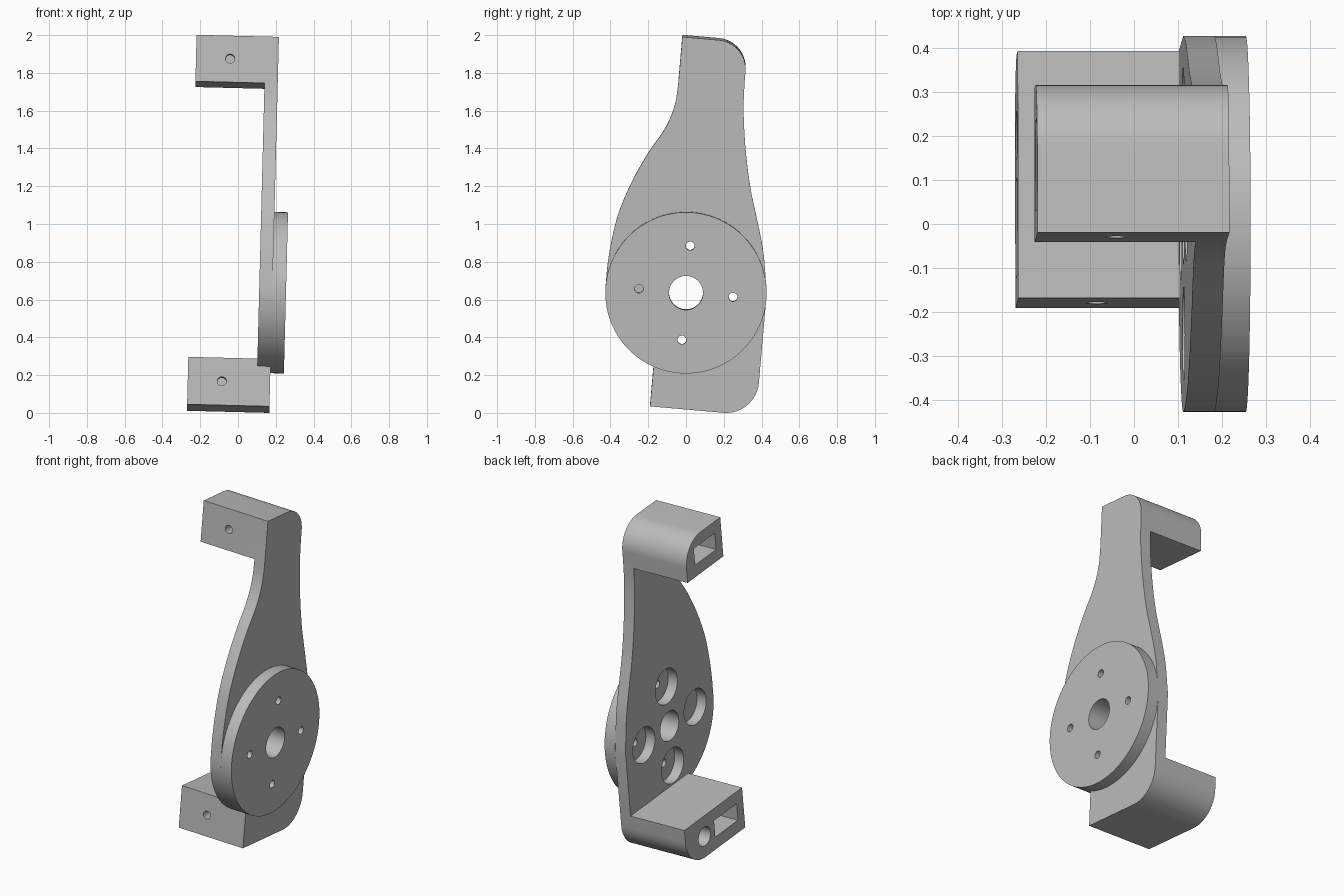
import bpy
import bmesh
import math
from mathutils import Matrix, Vector

cube = bpy.data.objects.get("Cube")
if cube:
    bpy.data.objects.remove(cube, do_unlink=True)

grey = bpy.data.materials.new("plain grey")
grey.use_nodes = True
GREY = (0.5, 0.5, 0.5, 1)
grey.diffuse_color = GREY
grey.node_tree.nodes["Principled BSDF"].inputs["Base Color"].default_value = GREY

# Layers across the part (x): block ends, plate inside, plate outside, disc face
END, INNER, OUTER, FACE = -0.254, 0.112, 0.182, 0.254
FRONT, R = -0.137, 0.427            # front edge of the blocks, disc radius
TOP, TOP_LOW, LOW_TOP, LOW = 1.347, 1.10, -0.365, -0.617


def prism(name, pts, x0, x1):
    """Extrude a (y, z) outline along x."""
    bm = bmesh.new()
    face = bm.faces.new([bm.verts.new((x0, y, z)) for y, z in pts])
    ext = bmesh.ops.extrude_face_region(bm, geom=[face])["geom"]
    bmesh.ops.translate(bm, vec=(x1 - x0, 0, 0),
                        verts=[v for v in ext if isinstance(v, bmesh.types.BMVert)])
    bmesh.ops.recalc_face_normals(bm, faces=bm.faces)
    me = bpy.data.meshes.new(name)
    bm.to_mesh(me)
    bm.free()
    me.materials.append(grey)
    ob = bpy.data.objects.new(name, me)
    bpy.context.collection.objects.link(ob)
    return ob


def arc(cy, cz, r, a0, a1, n):
    return [(cy + r * math.cos(math.radians(a0 + (a1 - a0) * i / n)),
             cz + r * math.sin(math.radians(a0 + (a1 - a0) * i / n))) for i in range(n + 1)]


def circle(cy, cz, r, n=48):
    return arc(cy, cz, r, 0, 360, n)[:-1]


def rect(y0, y1, z0, z1):
    return [(y0, z0), (y1, z0), (y1, z1), (y0, z1)]


def spline(pts, n=6):
    """Smooth curve through the points."""
    p = [Vector(q) for q in pts]
    p = [2 * p[0] - p[1]] + p + [2 * p[-1] - p[-2]]
    out = []
    for a, b, c, d in zip(p, p[1:], p[2:], p[3:]):
        for i in range(n):
            t = i / n
            out.append(tuple(0.5 * (2 * b + (c - a) * t + (2 * a - 5 * b + 4 * c - d) * t * t
                                    + (3 * b - a - 3 * c + d) * t ** 3)))
    return out + [tuple(p[-2])]


def cut(ob, cutters):
    """Subtract each cutter and bake the result."""
    for c in cutters:
        c.hide_render = True
        m = ob.modifiers.new("cut", "BOOLEAN")
        m.operation, m.solver, m.object = "DIFFERENCE", "EXACT", c
        bpy.context.view_layer.update()
        me = bpy.data.meshes.new_from_object(
            ob.evaluated_get(bpy.context.evaluated_depsgraph_get()))
        ob.modifiers.clear()
        ob.data = me


# Arm outline: lower block, rear curve, rounded top, front curve, round hub
hub_z = -math.sqrt(R * R - FRONT * FRONT)
hub_end = 180 + math.degrees(math.atan2(-hub_z, -FRONT))
rear = spline([(0.426, 0.03), (0.39, 0.245), (0.34, 0.421), (0.29, 0.587),
               (0.248, 0.784), (0.22, 0.983), (0.212, 1.13)])
front = spline([(FRONT, TOP_LOW), (-0.143, 1.0), (-0.165, 0.909), (-0.202, 0.825),
                (-0.263, 0.72), (-0.331, 0.573), (-0.387, 0.408), (-0.412, 0.275),
                (-0.426, 0.123), (-R, 0)])
outline = ([(FRONT, LOW)] + arc(0.252, LOW + 0.174, 0.174, -90, 0, 16) + rear
           + arc(0.057, TOP - 0.155, 0.155, 0, 90, 16) + [(FRONT, TOP)] + front
           + arc(0, 0, R, 180, hub_end, 24)[1:])
arm = prism("bracket_arm", outline, END, OUTER)
disc = prism("mounting_disc", circle(0, 0, R, 96), OUTER, FACE)

# Clear the space between the two blocks, leaving the thin plate
gap = prism("gap_cutter", [(-1, hub_z), (FRONT, hub_z), (FRONT, LOW_TOP), (1, LOW_TOP),
                           (1, TOP_LOW), (-1, TOP_LOW)], -1, INNER)

# Centre bore, four screw holes and their counterbores
bores = [prism("bore_cutter", circle(0, 0, 0.09), -0.1, 1)]
recesses = []
for i in range(4):
    y, z = 0.25 * math.cos(i * math.pi / 2), 0.25 * math.sin(i * math.pi / 2)
    bores.append(prism("screw_cutter", circle(y, z, 0.023, 24), -0.1, 1))
    recesses.append(prism("recess_cutter", circle(y, z, 0.107), 0, INNER + 0.062))

# Block pockets, front screw holes and the round socket in the lower block
pockets = [prism("socket_cutter", circle(0.245, -0.49, 0.058), -1, 0.04)]
for y1, z in ((0.13, 1.225), (0.146, -0.49)):
    pockets.append(prism("pocket_cutter", rect(-0.075, y1, z - 0.052, z + 0.052), -1, 0.0))
    hole = prism("front_hole_cutter", circle(0, 0, 0.024, 24), -0.5, 0.5)
    hole.data.transform(Matrix.Translation((-0.073, -0.55, z)) @ Matrix.Rotation(math.pi / 2, 4, "Z"))
    pockets.append(hole)

cut(arm, [gap] + bores + recesses + pockets)
cut(disc, bores)
for c in [gap] + bores + recesses + pockets:
    bpy.data.objects.remove(c, do_unlink=True)

# Lean the whole bracket slightly and stand it on the ground
lean = (Matrix.Translation((0, 0, 0.643)) @ Matrix.Rotation(math.radians(1.47), 4, "Y")
        @ Matrix.Rotation(math.radians(-5.0), 4, "X"))
for ob in (arm, disc):
    ob.data.transform(lean)
drop = min(v.co.z for v in arm.data.vertices)
for ob in (arm, disc):
    ob.data.transform(Matrix.Translation((0, 0, -drop)))
    bpy.ops.object.select_all(action="DESELECT")
    ob.select_set(True)
    bpy.context.view_layer.objects.active = ob
    bpy.ops.object.shade_smooth_by_angle(angle=math.radians(30))
